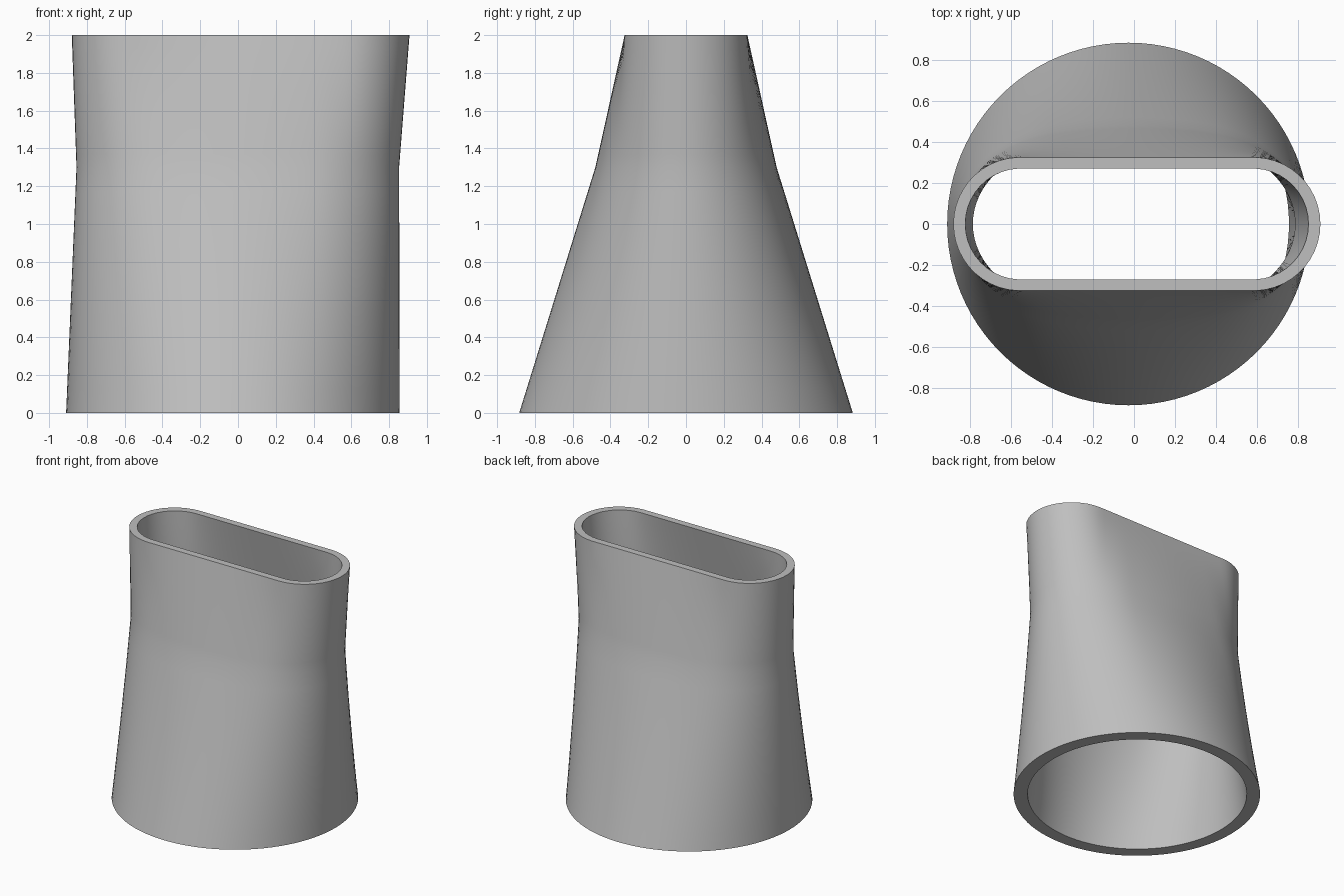
import bpy
import math

cube = bpy.data.objects.get("Cube")
if cube:
    bpy.data.objects.remove(cube)

SIDES = 96
STEPS = 10  # rings in each half of the loft


def oval(x0, x1, r, roundness, z):
    """Ring between x0 and x1: roundness 1 is an ellipse, 0 is a straight-sided slot."""
    centre, half = (x0 + x1) / 2, (x1 - x0) / 2
    flat = max(half - r, 0)
    arc = math.pi * r / 2
    ring = []
    for i in range(SIDES):
        a = 2 * math.pi * i / SIDES
        sx = 1 if math.cos(a) >= 0 else -1
        sy = 1 if math.sin(a) >= 0 else -1
        # distance along one quarter of the slot, starting at its end
        q = math.asin(min(1, abs(math.sin(a)))) / (math.pi / 2)
        d = q * (arc + flat)
        if d < arc:
            px, py = flat + r * math.cos(d / r), r * math.sin(d / r)
        else:
            px, py = flat - (d - arc), r
        ex, ey = half * abs(math.cos(a)), r * abs(math.sin(a))
        x = roundness * ex + (1 - roundness) * px
        y = roundness * ey + (1 - roundness) * py
        ring.append((centre + sx * x, sy * y, z))
    return ring


def loft(sections):
    """Straight rings between the given sections, from bottom to top."""
    rings = [sections[0]]
    for low, high in zip(sections, sections[1:]):
        for s in range(1, STEPS + 1):
            t = s / STEPS
            rings.append([tuple(a + (b - a) * t for a, b in zip(p, q))
                          for p, q in zip(low, high)])
    return rings


# Outer and inner walls: round foot, waist, slotted mouth
outer = loft([oval(-0.91, 0.856, 0.883, 1, 0),
              oval(-0.855, 0.853, 0.48, 0.5, 1.3),
              oval(-0.88, 0.908, 0.325, 0, 2)])
inner = loft([oval(-0.815, 0.755, 0.785, 1, 0),
              oval(-0.785, 0.785, 0.41, 0.5, 1.3),
              oval(-0.822, 0.85, 0.27, 0, 2)])

# One closed loop of rings: up the outside, over the rim, down the inside
rings = outer + inner[::-1]
verts = [p for ring in rings for p in ring]
faces = []
for k in range(len(rings)):
    a, b = k * SIDES, (k + 1) % len(rings) * SIDES
    for i in range(SIDES):
        j = (i + 1) % SIDES
        faces.append((a + i, a + j, b + j, b + i))

mesh = bpy.data.meshes.new("adapter_sleeve")
mesh.from_pydata(verts, [], faces)
sleeve = bpy.data.objects.new("adapter_sleeve", mesh)
bpy.context.collection.objects.link(sleeve)

# Plain grey material
grey = bpy.data.materials.new("light_grey")
grey.use_nodes = True
colour = (0.52, 0.52, 0.52, 1)
grey.diffuse_color = colour
grey.node_tree.nodes["Principled BSDF"].inputs["Base Color"].default_value = colour
mesh.materials.append(grey)

# Smooth walls with crisp rims
bpy.ops.object.select_all(action='DESELECT')
sleeve.select_set(True)
bpy.context.view_layer.objects.active = sleeve
bpy.ops.object.shade_smooth_by_angle(angle=math.radians(30))
